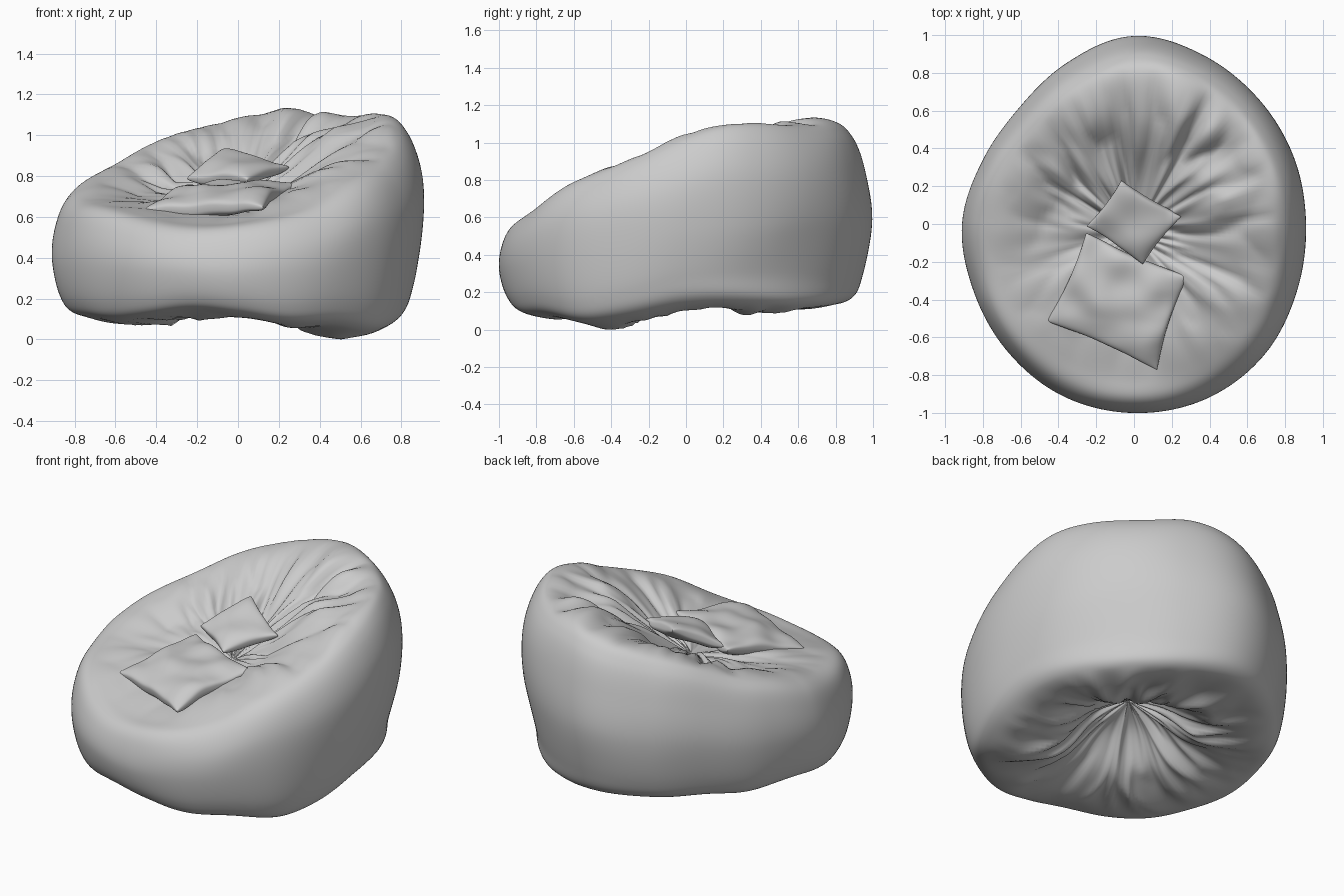
import bpy, bmesh, math
from mathutils import Vector, noise

if "Cube" in bpy.data.objects:
    bpy.data.objects.remove(bpy.data.objects["Cube"])


def spline(a, b, c, d, t):
    return 0.5 * (2*b + (c-a)*t + (2*a-5*b+4*c-d)*t*t + (3*b-a-3*c+d)*t**3)


def ring(vals, ang):
    # smooth periodic lookup of evenly spaced values around the circle
    n = len(vals)
    s = (ang / math.tau % 1) * n
    i = int(s)
    return spline(*[vals[(i+k) % n] for k in (-1, 0, 1, 2)], s - i)


def along(pts, s):
    # smooth open curve through 2D points
    n = len(pts) - 1
    s = min(max(s, 0), 1) * n
    i = min(int(s), n - 1)
    q = [pts[min(max(i+k, 0), n)] for k in (-1, 0, 1, 2)]
    return [spline(*[p[j] for p in q], s - i) for j in (0, 1)]


def finish(name, bm):
    bmesh.ops.recalc_face_normals(bm, faces=bm.faces)
    me = bpy.data.meshes.new(name)
    bm.to_mesh(me)
    bm.free()
    for p in me.polygons:
        p.use_smooth = True
    ob = bpy.data.objects.new(name, me)
    bpy.context.collection.objects.link(ob)
    return ob


# values every 22.5 / 45 degrees, starting at +x and turning towards +y
OUTLINE = [.91, .925, .95, .98, 1.0, .925, .865, .87, .91, .92, .95, .985, 1.0, 1.0, .975, .93]
RIM = [1.03, 1.11, 1.09, .91, .74, .65, .57, .80]
BASE = [.11, .10, .12, .12, .11, .07, .11, .02]
SEAT = Vector((0.0, -0.05))


def folds(a, f, seed):
    # creases radiating from the gathered centre
    n = noise.noise(Vector((math.cos(a)*2.6, math.sin(a)*2.6, f*1.5 + seed)))
    m = noise.noise(Vector((math.cos(a)*4.6, math.sin(a)*4.6, f*2 + seed + 9)))
    return (min(abs(n)*2.4, 1) - .5) + .45*(min(abs(m)*2.4, 1) - .5)


def bag_point(a, s):
    r, zt, zb = ring(OUTLINE, a), ring(RIM, a), ring(BASE, a)
    h = zt - zb
    sn, cs = math.sin(a), math.cos(a)
    back, right, front = max(sn, 0), max(cs, 0), max(-sn, 0)
    tuck = max(math.cos(a - .7), 0)**4
    dz = zt - .66
    pts = [(0, .40), (.2, .31), (.42, zb+.06), (.68, zb), (.88-.01*tuck, zb+.04*h),
           (.96-.05*tuck, zb+.18*h), (1-.025*tuck, zb+.48*h),
           (.98-.02*back+.015*right, zb+.74*h),
           (.92-.02*back, zb+.93*h), (.8, zt), (.58, .66+.84*dz + .03*front),
           (.28, .66+.36*dz), (0, .66)]
    f, z = along(pts, s)
    bump = math.sin(math.pi * min(max(f/.86, 0), 1))
    if s > .66:
        z += (.03 + .06*back + .025*right - .01*front) * bump * folds(a, f, 2)
    elif s < .36:
        z += .05 * bump * folds(a, f, 5)
    xy = SEAT*(1-f) + Vector((cs, sn))*r*f
    p = Vector((xy.x, xy.y, z))
    # soft lumps of the filling
    p.z += .04 * f * noise.noise(p*2.3)
    return p


# bean bag body
N, M = 180, 110
bm = bmesh.new()
bot = bm.verts.new(bag_point(0, 0))
top = bm.verts.new(bag_point(0, 1))
rows = [[bm.verts.new(bag_point(math.tau*i/N, j/M)) for i in range(N)] for j in range(1, M)]
for i in range(N):
    k = (i+1) % N
    bm.faces.new((bot, rows[0][k], rows[0][i]))
    bm.faces.new((top, rows[-1][i], rows[-1][k]))
    for r0, r1 in zip(rows, rows[1:]):
        bm.faces.new((r0[i], r0[k], r1[k], r1[i]))
low = min(v.co.z for v in bm.verts)
for v in bm.verts:
    v.co.z -= low * (1 - min(max(v.co.z/.6, 0), 1))
finish("bean_bag", bm)


def cushion(name, corners, thick, seed):
    # square pillow stretched between four corners, puffed on both sides
    c = [Vector(p) for p in corners]
    mid = sum(c, Vector()) / 4
    nrm = (c[2]-c[0]).cross(c[3]-c[1]).normalized()
    if nrm.z < 0:
        nrm = -nrm
    n = 44
    bm = bmesh.new()
    for side in (1, -1):
        g = []
        for i in range(n+1):
            row = []
            for j in range(n+1):
                u, v = -math.cos(math.pi*i/n), -math.cos(math.pi*j/n)
                a, b = (u+1)/2, (v+1)/2
                p = (c[0]*(1-a)+c[1]*a)*(1-b) + (c[3]*(1-a)+c[2]*a)*b
                e = max((1-u*u)*(1-v*v), 0)
                p = p.lerp(mid, .1*((1-u*u)*v*v + (1-v*v)*u*u) + .04*u*u*v*v)
                w = noise.noise(p*6 + Vector((seed, 0, 0)))
                p += nrm * (side*thick*(e**.3)*(1+.2*w*side) + .018*w)
                row.append(bm.verts.new(p))
            g.append(row)
        for i in range(n):
            for j in range(n):
                bm.faces.new((g[i][j], g[i+1][j], g[i+1][j+1], g[i][j+1]))
    bmesh.ops.remove_doubles(bm, verts=bm.verts, dist=.0005)
    finish(name, bm)


# loose cushions on the seat
cushion("large_cushion", [(-.26, -.03, .74), (.30, -.27, .75), (.13, -.79, .65), (-.48, -.52, .63)], .065, 3)
cushion("small_cushion", [(-.07, .24, .93), (.26, .04, .84), (.05, -.22, .77), (-.26, -.01, .78)], .05, 8)
